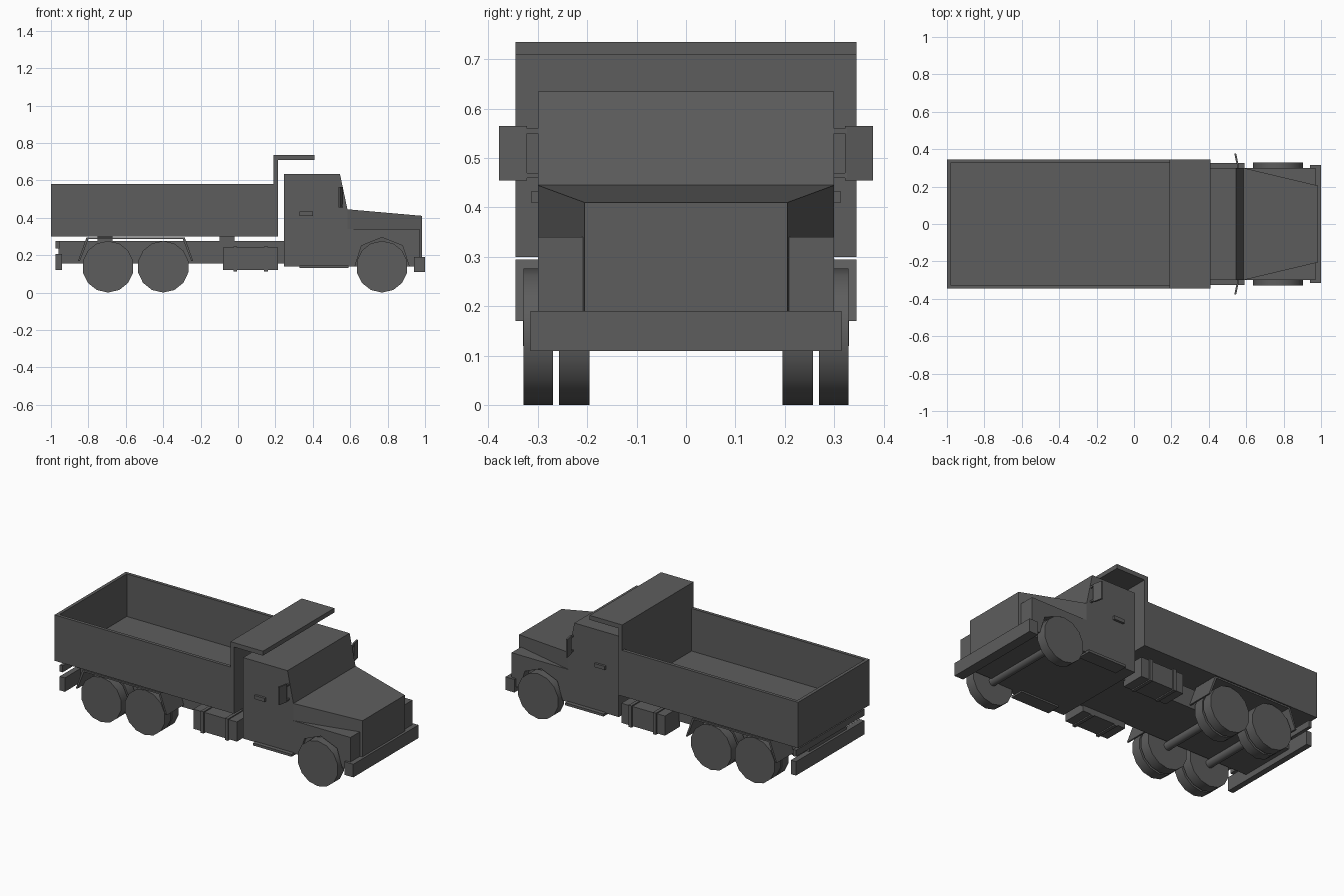
import bpy, bmesh, math
from mathutils import Matrix, Vector

cube = bpy.data.objects.get("Cube")
if cube:
    bpy.data.objects.remove(cube, do_unlink=True)

paint = bpy.data.materials.new("dark_grey")
paint.use_nodes = True
GREY = (0.11, 0.11, 0.11, 1)
paint.diffuse_color = GREY
paint.node_tree.nodes["Principled BSDF"].inputs["Base Color"].default_value = GREY


def finish(name, bm):
    bmesh.ops.recalc_face_normals(bm, faces=bm.faces)
    mesh = bpy.data.meshes.new(name)
    bm.to_mesh(mesh)
    bm.free()
    mesh.materials.append(paint)
    obj = bpy.data.objects.new(name, mesh)
    bpy.context.collection.objects.link(obj)
    return obj


def prism(name, profile, y0, y1):
    """Extrude an x-z outline from y0 to y1."""
    bm = bmesh.new()
    face = bm.faces.new([bm.verts.new((x, y0, z)) for x, z in profile])
    grown = bmesh.ops.extrude_face_region(bm, geom=[face])["geom"]
    bmesh.ops.translate(bm, vec=(0, y1 - y0, 0),
                        verts=[v for v in grown if isinstance(v, bmesh.types.BMVert)])
    return finish(name, bm)


def box(name, x0, x1, y0, y1, z0, z1):
    return prism(name, [(x0, z0), (x1, z0), (x1, z1), (x0, z1)], y0, y1)


def cylinder(name, x, y, z, radius, depth, sides):
    """Cylinder lying across the vehicle, with a corner at the bottom."""
    bm = bmesh.new()
    bmesh.ops.create_cone(bm, cap_ends=True, segments=sides, radius1=radius,
                          radius2=radius, depth=depth)
    bmesh.ops.rotate(bm, verts=bm.verts, matrix=Matrix.Rotation(math.pi / 2, 3, 'X'))
    bmesh.ops.translate(bm, verts=bm.verts, vec=(x, y, z))
    obj = finish(name, bm)
    bpy.ops.object.select_all(action='DESELECT')
    obj.select_set(True)
    bpy.context.view_layer.objects.active = obj
    bpy.ops.object.shade_smooth_by_angle(angle=math.radians(35))
    return obj


# Cargo bed
W = 0.345
box("bed_floor", -1, 0.215, -W, W, 0.30, 0.32)
box("bed_tailgate", -1, -0.98, -W, W, 0.32, 0.58)
for tag, s in (("left", 1), ("right", -1)):
    box(f"bed_wall_{tag}", -0.98, 0.19, *sorted((s * 0.325, s * W)), 0.32, 0.58)
# Headboard with its forward canopy
prism("headboard_canopy", [(0.19, 0.32), (0.215, 0.32), (0.215, 0.708), (0.41, 0.708),
                           (0.41, 0.735), (0.19, 0.735)], -W, W)

# Cab
prism("cab", [(0.245, 0.14), (0.59, 0.14), (0.585, 0.445), (0.545, 0.635),
              (0.245, 0.635)], -0.30, 0.30)

# Tapered hood
hood = box("hood", 0.585, 0.985, -0.30, 0.30, 0.14, 0.445)
for v in hood.data.vertices:
    if v.co.x > 0.9:
        v.co.y = math.copysign(0.205, v.co.y)
        if v.co.z > 0.4:
            v.co.z = 0.41

# Lower nose and fenders with wheel arches
box("nose_core", 0.585, 0.97, -0.25, 0.25, 0.14, 0.34)
FENDER = [(0.585, 0.14), (0.625, 0.14), (0.66, 0.25), (0.77, 0.295), (0.88, 0.25),
          (0.915, 0.14), (0.97, 0.14), (0.97, 0.34), (0.585, 0.34)]
box("front_bumper", 0.94, 1, -0.315, 0.315, 0.11, 0.19)

# Chassis and rear bars
box("chassis", -0.96, 0.245, -0.18, 0.18, 0.155, 0.275)
for x in (-0.75, -0.1):
    box("bed_support", x, x + 0.08, -0.18, 0.18, 0.27, 0.305)
box("rear_bumper", -0.975, -0.94, -0.33, 0.33, 0.12, 0.205)
box("rear_light_bar", -0.975, -0.955, -0.33, 0.33, 0.235, 0.275)

# Axles
AXLES = (-0.695, -0.4, 0.77)
R = 0.138
for x in AXLES:
    cylinder("axle", x, 0, R, 0.025, 0.60, 12)

# Strip bent over the rear wheels
GUARD = [(-0.855, 0.17), (-0.81, 0.295), (-0.285, 0.295), (-0.24, 0.17),
         (-0.25, 0.17), (-0.295, 0.285), (-0.80, 0.285), (-0.845, 0.17)]

# Parts repeated on both sides
for tag, s in (("left", 1), ("right", -1)):
    def side_box(name, x0, x1, y0, y1, z0, z1):
        return box(f"{name}_{tag}", x0, x1, *sorted((s * y0, s * y1)), z0, z1)

    prism(f"fender_{tag}", FENDER, *sorted((s * 0.25, s * 0.30)))
    prism(f"rear_mudguard_{tag}", GUARD, *sorted((s * 0.18, s * W)))
    for x in AXLES:
        cylinder(f"outer_wheel_{tag}", x, s * 0.299, R, R, 0.06, 14)
        if x < 0:
            cylinder(f"inner_wheel_{tag}", x, s * 0.226, R, R, 0.062, 14)

    # Fuel tank with straps
    side_box("fuel_tank", -0.08, 0.215, 0.17, 0.318, 0.12, 0.24)
    for x in (-0.025, 0.14):
        side_box("tank_strap", x, x + 0.02, 0.17, 0.326, 0.113, 0.246)

    # Cab fittings
    side_box("running_board", 0.33, 0.59, 0.24, 0.325, 0.13, 0.145)
    side_box("door_handle", 0.33, 0.40, 0.298, 0.314, 0.41, 0.432)

    # Mirror swept slightly back, on two arms
    mirror = side_box("mirror", 0.548, 0.558, 0.322, 0.378, 0.455, 0.565)
    for v in mirror.data.vertices:
        if abs(v.co.y) > 0.35:
            v.co.x -= 0.012
    for z in (0.46, 0.55):
        side_box("mirror_arm", 0.55, 0.56, 0.28, 0.326, z, z + 0.01)
